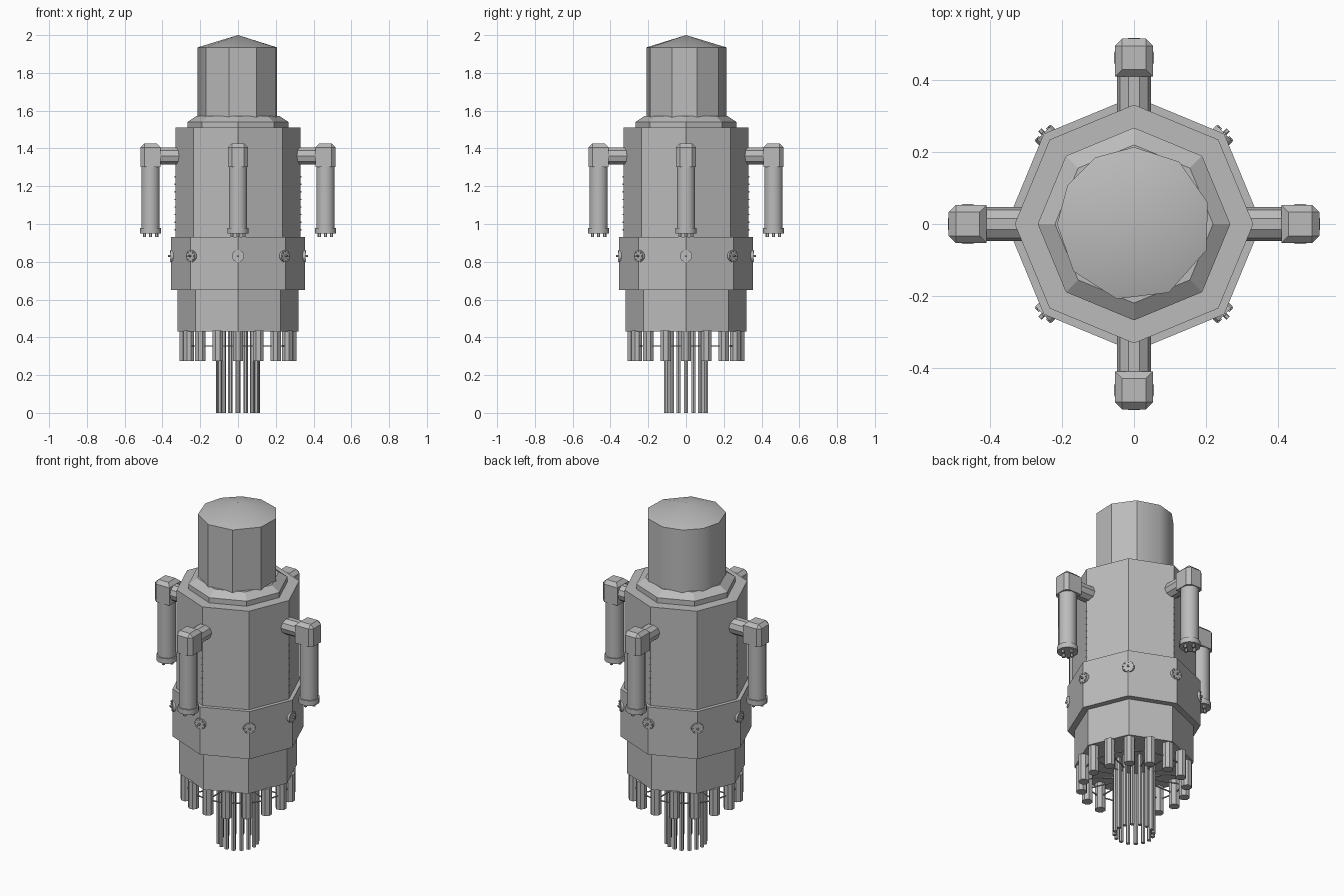
import bpy, bmesh, math
from mathutils import Matrix, Vector

cube = bpy.data.objects.get("Cube")
if cube:
    bpy.data.objects.remove(cube, do_unlink=True)

metal = bpy.data.materials.new("grey_metal")
metal.use_nodes = True
COLOUR = (0.5, 0.5, 0.5, 1)
metal.diffuse_color = COLOUR
metal.node_tree.nodes["Principled BSDF"].inputs["Base Color"].default_value = COLOUR


def finish(name, bm, angle=0.0):
    """Turn a bmesh into a named object, smooth below the given angle."""
    bmesh.ops.recalc_face_normals(bm, faces=bm.faces[:])
    mesh = bpy.data.meshes.new(name)
    bm.to_mesh(mesh)
    bm.free()
    mesh.materials.append(metal)
    ob = bpy.data.objects.new(name, mesh)
    bpy.context.collection.objects.link(ob)
    if angle:
        bpy.ops.object.select_all(action='DESELECT')
        ob.select_set(True)
        bpy.context.view_layer.objects.active = ob
        bpy.ops.object.shade_smooth_by_angle(angle=math.radians(angle))
    return ob


def lathe(bm, profile, angles):
    """Closed prism from (radius, z) rings with corners at the given angles."""
    rings = []
    for r, z in profile:
        if r == 0:
            rings.append([bm.verts.new((0, 0, z))])
        else:
            rings.append([bm.verts.new((r * math.cos(math.radians(a)),
                                        r * math.sin(math.radians(a)), z)) for a in angles])
    n = len(angles)
    for low, high in zip(rings, rings[1:]):
        for i in range(n):
            j = (i + 1) % n
            if len(high) == 1:
                bm.faces.new((low[i], low[j], high[0]))
            else:
                bm.faces.new((low[i], low[j], high[j], high[i]))
    bm.faces.new(rings[0][::-1])
    if len(rings[-1]) > 1:
        bm.faces.new(rings[-1])


def rod(bm, start, end, radius, sides=8):
    """Straight capped rod between two points."""
    start, end = Vector(start), Vector(end)
    axis = end - start
    rot = axis.to_track_quat('Z', 'Y').to_matrix().to_4x4()
    spin = Matrix.Rotation(math.pi / sides, 4, 'Z')
    bmesh.ops.create_cone(bm, cap_ends=True, segments=sides, radius1=radius, radius2=radius,
                          depth=axis.length,
                          matrix=Matrix.Translation((start + end) / 2) @ rot @ spin)


def polar(r, i, n, z):
    a = 2 * math.pi * i / n
    return (r * math.cos(a), r * math.sin(a), z)


# Octagonal body sections
OCTAGON = [i * 45 for i in range(8)]
for name, profile in {
    "lower_drum": [(0.32, 0.43), (0.32, 0.655)],
    "middle_band": [(0.355, 0.65), (0.355, 0.93)],
    "main_drum": [(0.332, 0.925), (0.332, 1.51)],
    "collar": [(0.268, 1.505), (0.268, 1.54), (0.22, 1.572)],
}.items():
    bm = bmesh.new()
    lathe(bm, profile, OCTAGON)
    finish(name, bm)

# Many-sided head with a shallow cone on top
bm = bmesh.new()
lathe(bm, [(0.214, 1.565), (0.214, 1.935), (0, 2.0)],
      [-180, -142, -103, -63, -20, 16, 54, 90, 120, 150])
finish("head", bm, 35)

# Outer ring of stubby pins
bm = bmesh.new()
for i in range(16):
    rod(bm, polar(0.281, i, 16, 0.275), polar(0.281, i, 16, 0.435), 0.03)
finish("outer_pins", bm)

# Inner ring of long thin pins
bm = bmesh.new()
for i in range(16):
    rod(bm, polar(0.105, i, 16, 0), polar(0.105, i, 16, 0.435), 0.012, 6)
finish("inner_pins", bm)

# Thin wires linking the pins
bm = bmesh.new()
for i in range(16):
    rod(bm, polar(0.281, i, 16, 0.355), polar(0.281, i + 1, 16, 0.355), 0.004, 4)
    rod(bm, polar(0.105, i, 16, 0.355), polar(0.281, i, 16, 0.355), 0.004, 4)
finish("pin_wires", bm)

# Round ports on the band corners: disc, rivet ring and centre stud
bm = bmesh.new()
rod(bm, (0.33, 0, 0.83), (0.357, 0, 0.83), 0.033, 12)
rod(bm, (0.35, 0, 0.83), (0.37, 0, 0.83), 0.006, 6)
for i in range(8):
    a = i * math.pi / 4
    y, z = 0.026 * math.cos(a), 0.83 + 0.026 * math.sin(a)
    rod(bm, (0.35, y, z), (0.361, y, z), 0.004, 6)
port = finish("port_1", bm)
for i in range(1, 8):
    copy = bpy.data.objects.new(f"port_{i + 1}", port.data)
    copy.rotation_euler.z = i * math.pi / 4
    bpy.context.collection.objects.link(copy)

# Hanging side tube: arm, chamfered elbow, tube, end cap and feet
CX = 0.463
bm = bmesh.new()
rod(bm, (0.30, 0, 1.36), (0.43, 0, 1.36), 0.048, 10)
rod(bm, (CX, 0, 0.975), (CX, 0, 1.32), 0.05, 12)
rod(bm, (CX, 0, 0.95), (CX, 0, 0.98), 0.057, 12)
for i in range(4):
    a = i * math.pi / 2
    x, y = CX + 0.032 * math.cos(a), 0.032 * math.sin(a)
    rod(bm, (x, y, 0.932), (x, y, 0.955), 0.009, 6)
# Column of rivets on the drum corner behind the tube
for i in range(8):
    z = 0.97 + i * 0.04
    rod(bm, (0.32, 0, z), (0.335, 0, z), 0.004, 6)
tube = finish("side_tube_1", bm, 33)

bm = bmesh.new()
bmesh.ops.create_cube(bm, size=1, matrix=Matrix.Translation((CX, 0, 1.363))
                      @ Matrix.Diagonal((0.106, 0.106, 0.125, 1)))
top_edges = [e for e in bm.edges
             if all(v.co.z > 1.4 for v in e.verts)
             or all(v.co.x > CX for v in e.verts) and abs(e.verts[0].co.z - e.verts[1].co.z) > 0.05]
bmesh.ops.bevel(bm, geom=top_edges, offset=0.02, segments=1, affect='EDGES')
elbow = finish("side_elbow_1", bm)

for i in range(1, 4):
    for part, name in ((tube, "side_tube"), (elbow, "side_elbow")):
        copy = bpy.data.objects.new(f"{name}_{i + 1}", part.data)
        copy.rotation_euler.z = i * math.pi / 2
        bpy.context.collection.objects.link(copy)
